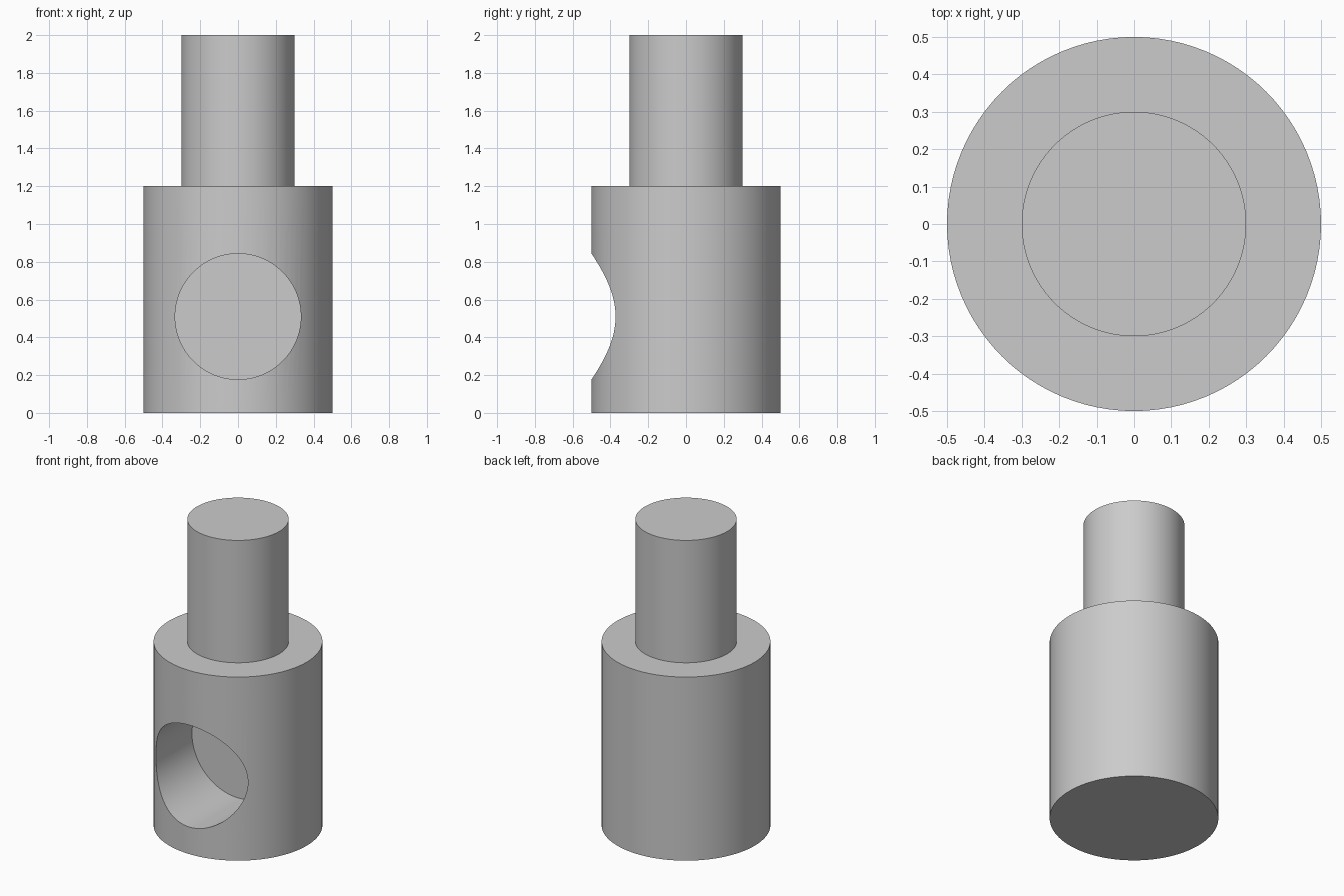
import bpy
import math

if "Cube" in bpy.data.objects:
    bpy.data.objects.remove(bpy.data.objects["Cube"])

SIDES = 96


def add_cylinder(name, radius, start, end, axis="Z", offset=0.0):
    """Cylinder between two positions along Z, or along Y at height offset."""
    mid = (start + end) / 2
    along_z = axis == "Z"
    bpy.ops.mesh.primitive_cylinder_add(
        vertices=SIDES, radius=radius, depth=end - start,
        location=(0, 0, mid) if along_z else (0, mid, offset),
        rotation=(0, 0, 0) if along_z else (math.pi / 2, 0, 0))
    obj = bpy.context.object
    obj.name = name
    return obj


def apply_boolean(target, other, operation):
    mod = target.modifiers.new(operation.lower(), "BOOLEAN")
    mod.operation = operation
    mod.solver = "EXACT"
    mod.object = other
    bpy.context.view_layer.objects.active = target
    bpy.ops.object.modifier_apply(modifier=mod.name)
    bpy.data.objects.remove(other, do_unlink=True)


grey = bpy.data.materials.new("plain grey")
grey.diffuse_color = (0.6, 0.6, 0.6, 1)
grey.use_nodes = True
grey.node_tree.nodes["Principled BSDF"].inputs["Base Color"].default_value = grey.diffuse_color

# Wide base cylinder with a narrower stem joined on top
body = add_cylinder("stepped_body", 0.5, 0.0, 1.2)
stem = add_cylinder("stem", 0.3, 1.0, 2.0)
apply_boolean(body, stem, "UNION")

# Flat-bottomed round hole bored from the front to the centre
bore = add_cylinder("bore_cutter", 0.333, -0.8, 0.0, axis="Y", offset=0.51)
bore.hide_render = True
apply_boolean(body, bore, "DIFFERENCE")

# One grey finish, smooth walls and crisp rims
body.data.materials.clear()
body.data.materials.append(grey)
for face in body.data.polygons:
    face.material_index = 0
bpy.ops.object.select_all(action="DESELECT")
body.select_set(True)
bpy.context.view_layer.objects.active = body
bpy.ops.object.shade_smooth_by_angle(angle=math.radians(30))
